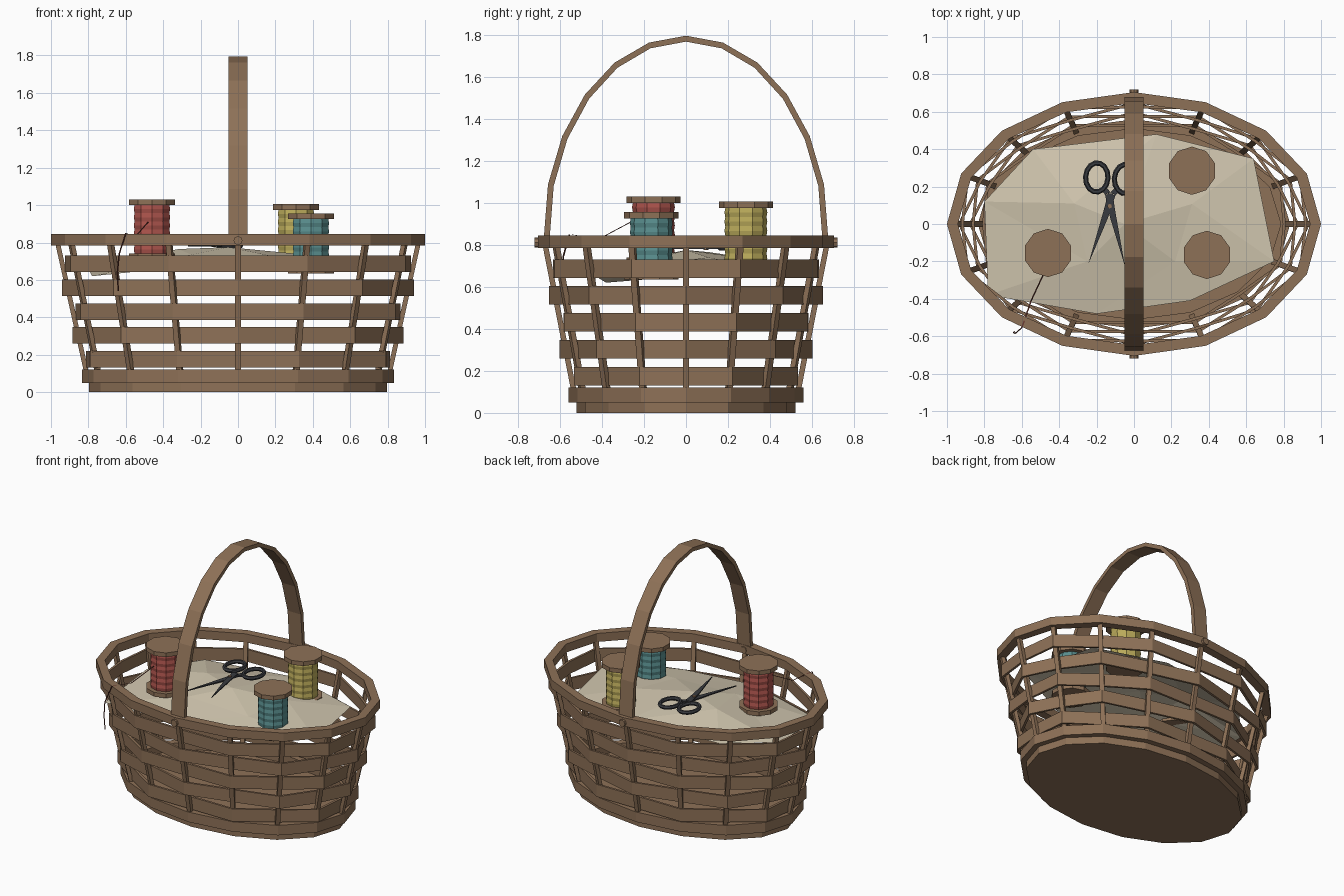
import bpy, bmesh
from math import sin, cos, pi, radians
from mathutils import Vector, Matrix
from mathutils.geometry import delaunay_2d_cdt

cube = bpy.data.objects.get("Cube")
if cube:
    bpy.data.objects.remove(cube)


def material(name, rgb):
    m = bpy.data.materials.new(name)
    m.use_nodes = True
    m.diffuse_color = (*rgb, 1)
    m.node_tree.nodes["Principled BSDF"].inputs["Base Color"].default_value = (*rgb, 1)
    return m


WOOD = material("brown wood", (.27, .165, .095))
CLOTH = material("cream cloth", (.64, .57, .43))
RED = material("red thread", (.40, .085, .07))
YELLOW = material("yellow thread", (.50, .41, .105))
BLUE = material("teal thread", (.10, .27, .27))
METAL = material("dark metal", (.04, .043, .05))
STRAND = material("dark red strand", (.14, .04, .03))


def make(name, verts, faces, mat):
    bm = bmesh.new()
    vs = [bm.verts.new(v) for v in verts]
    for f in faces:
        bm.faces.new([vs[i] for i in f])
    bmesh.ops.recalc_face_normals(bm, faces=bm.faces)
    mesh = bpy.data.meshes.new(name)
    bm.to_mesh(mesh)
    bm.free()
    mesh.materials.append(mat)
    ob = bpy.data.objects.new(name, mesh)
    bpy.context.collection.objects.link(ob)
    return ob


def loft(name, sections, mat, closed=False):
    """Skin a list of equal cross-sections, capped unless closed."""
    n, k = len(sections[0]), len(sections)
    faces = []
    for s in range(k if closed else k - 1):
        t = (s + 1) % k
        faces += [(s*n + i, s*n + (i+1) % n, t*n + (i+1) % n, t*n + i) for i in range(n)]
    if not closed:
        faces += [tuple(range(n)), tuple(range((k-1)*n, k*n))]
    return make(name, [v for s in sections for v in s], faces, mat)


def polygon(n, rx, ry, z, turn=0, cx=0, cy=0):
    return [(cx + rx*cos(turn + 2*pi*i/n), cy + ry*sin(turn + 2*pi*i/n), z) for i in range(n)]


SIDES = 16


def hoop(name, rx, ry, z0, z1, thick, weave=0):
    """Oval hoop; weave pushes alternate corners out and in."""
    sections = []
    for i in range(SIDES):
        a = 2*pi*i/SIDES
        off = weave if i % 2 == 0 else -weave
        sections.append([((rx + off - d)*cos(a), (ry + off - d)*sin(a), z)
                         for d, z in ((0, z0), (0, z1), (thick, z1), (thick, z0))])
    return loft(name, sections, WOOD, closed=True)


def wall(z):
    """Half widths of the flaring wall at a height."""
    t = (z - .06)/.74
    return .80 + .165*t, .525 + .145*t


# Basket base, bands and rim
loft("basket_base", [polygon(SIDES, .797, .52, z) for z in (0, .06)], WOOD)
hoop("base_band", .835, .56, .05, .12, .05)
for i in range(5):
    z = .175 + .128*i
    rx, ry = wall(z)
    hoop(f"woven_band_{i + 1}", rx + .008, ry + .008, z - .044, z + .044, .016,
         .022 if i % 2 else -.022)
hoop("basket_rim", 1.0, .705, .785, .845, .058)

# Upright stakes
for i in range(SIDES):
    a = 2*pi*i/SIDES
    out = Vector((cos(a), sin(a), 0))
    side = Vector((-sin(a), cos(a), 0))
    sections = []
    for z in (.05, .81):
        rx, ry = wall(z)
        c = Vector((rx*cos(a), ry*sin(a), z))
        sections.append([c + out*u*.013 + side*v*.015
                         for u, v in ((1, 1), (-1, 1), (-1, -1), (1, -1))])
    loft(f"stake_{i + 1}", sections, WOOD)

# Arched handle with a peg at each foot
arch = []
for i in range(13):
    a = -pi/2 + pi*i/12
    arch.append([(x, r*sin(a), .84 + (r + .275)*cos(a) if 0 < i < 12 else .79)
                 for x, r in ((-.052, .68), (.052, .68), (.052, .652), (-.052, .652))])
loft("handle", arch, WOOD)
for s, label in ((-1, "front"), (1, "back")):
    loft(f"{label}_peg", [[(.024*cos(pi*i/4), s*y, .81 + .024*sin(pi*i/4)) for i in range(8)]
                          for y in (.64, .72)], WOOD)

# Rumpled cloth
points = [(-.05, 0, .775), (-.32, .11, .765), (.31, .107, .74), (.22, -.2, .72), (-.25, -.2, .735),
          (-.8, .12, .66), (-.54, .4, .69), (.12, .48, .71), (.64, .35, .69),
          (.75, -.2, .70), (.3, -.41, .68), (-.2, -.48, .68), (-.78, -.38, .62)]
rim_loop = list(range(5, 13))
tris = delaunay_2d_cdt([Vector(p[:2]) for p in points], [], [rim_loop], 1, 1e-5)[2]
make("cloth_lining", points, tris, CLOTH)


# Thread spools
def spool(colour, mat, x, y, top, height=.32):
    def disc(r, z):
        return polygon(10, r, r, z, pi/2, x, y)
    low = top - height
    for part, z in (("top", top - .03), ("bottom", low)):
        loft(f"{colour}_spool_{part}", [disc(.129, z), disc(.129, z + .03)], WOOD)
    rows = 12
    z0, dz = low + .03, (height - .06)/rows
    loft(f"{colour}_thread_winding",
         [disc(.102 if j % 2 else .098, z0 + dz*j) for j in range(rows + 1)], mat)


spool("red", RED, -.46, -.155, 1.03)
spool("yellow", YELLOW, .31, .285, 1.005)
spool("teal", BLUE, .39, -.165, .955)

# Scissors: mirrored halves crossing at the pivot
pivot = Vector((-.13, .095, .788))
lean = Matrix.Rotation(radians(-3), 3, 'Z')
for s, label in ((-1, "right"), (1, "left")):
    def place(x, y, z):
        return pivot + lean @ Vector((s*x, y, z + s*.004))
    blade = [(-.028, .06), (.012, .07), (.03, -.02), (.098, -.315), (.005, -.06)]
    loft(f"scissor_blade_{label}", [[place(x, y, z) for x, y in blade] for z in (-.004, .004)], METAL)
    shank = [(-.028, .06), (.0, .075), (-.036, .115), (-.052, .09)]
    loft(f"scissor_shank_{label}", [[place(x, y, z) for x, y in shank] for z in (-.006, .006)], METAL)
    grip = []
    for i in range(14):
        a = 2*pi*i/14
        grip.append([place(-.077 + (.06 + .014*cos(b))*cos(a), .15 + (.078 + .014*cos(b))*sin(a),
                           .014*sin(b)) for b in (0, pi/3, 2*pi/3, pi, 4*pi/3, 5*pi/3)])
    loft(f"scissor_grip_{label}", grip, METAL, closed=True)
loft("scissor_pivot", [polygon(8, .012, .012, z, 0, pivot.x, pivot.y) for z in (.775, .802)], WOOD)

# Loose strand from the red spool over the rim
path = [(-.48, -.26, .91), (-.55, -.41, .83), (-.6, -.555, .85), (-.635, -.585, .74),
        (-.645, -.58, .64), (-.64, -.575, .54)]
loft("loose_strand", [[(x + .004*cos(b), y + .004*sin(b), z) for b in (0, pi/2, pi, 3*pi/2)]
                      for x, y, z in path], STRAND)
